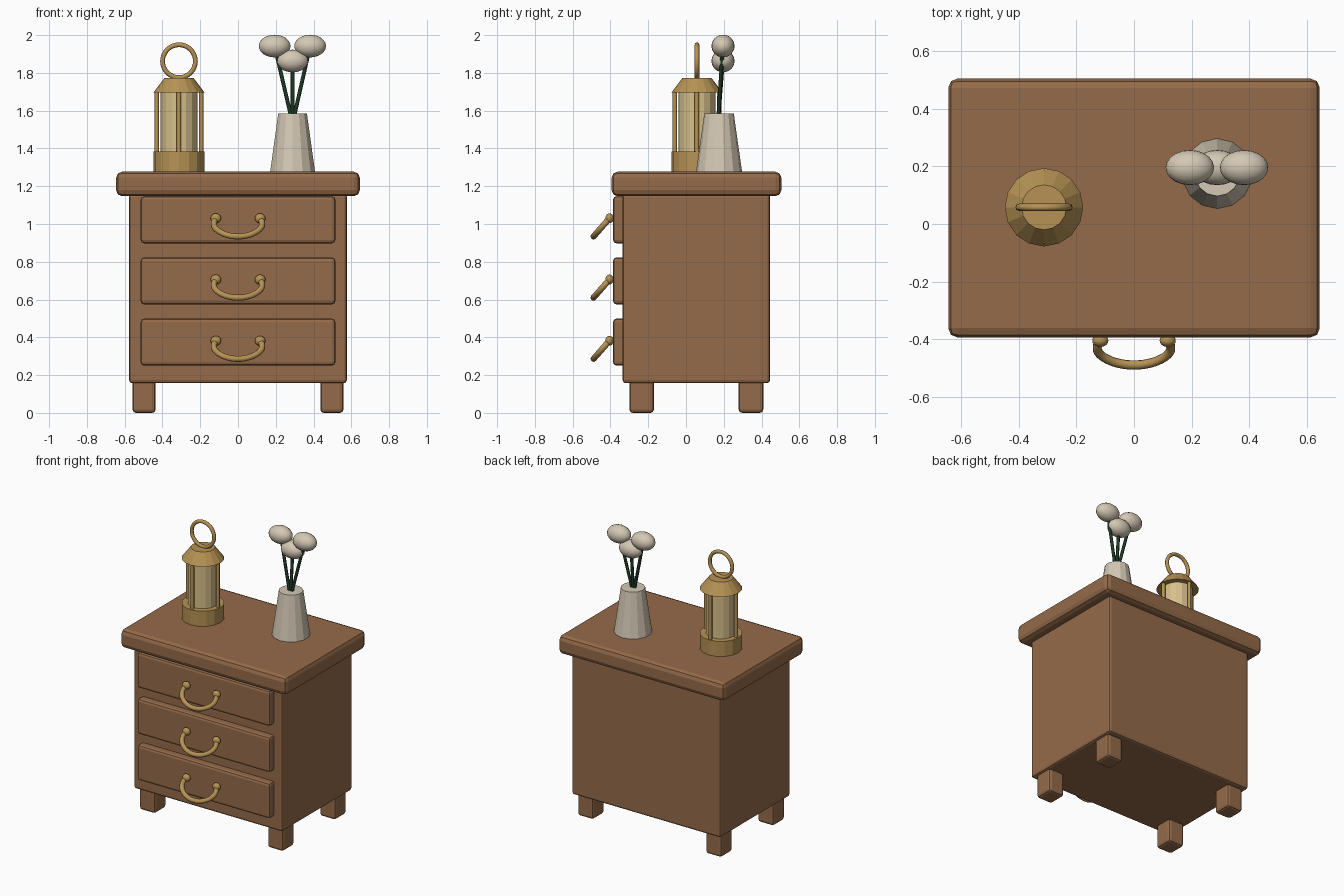
import bpy, math
from mathutils import Vector

if "Cube" in bpy.data.objects:
    bpy.data.objects.remove(bpy.data.objects["Cube"])


def material(name, rgb):
    m = bpy.data.materials.new(name)
    m.diffuse_color = (*rgb, 1)
    m.use_nodes = True
    m.node_tree.nodes["Principled BSDF"].inputs["Base Color"].default_value = m.diffuse_color
    return m


WOOD = material("brown wood", (0.30, 0.147, 0.068))
BRASS = material("brass", (0.47, 0.29, 0.09))
GLASS = material("warm glass", (0.68, 0.53, 0.26))
CREAM = material("cream", (0.66, 0.58, 0.46))
GREEN = material("dark green", (0.013, 0.036, 0.017))


def finish(name, mat, smooth=None):
    o = bpy.context.object
    o.name = name
    o.data.materials.append(mat)
    if smooth:
        bpy.ops.object.shade_smooth_by_angle(angle=math.radians(smooth))
    return o


def box(name, lo, hi, bevel, segments=2):
    lo, hi = Vector(lo), Vector(hi)
    bpy.ops.mesh.primitive_cube_add(size=1, location=(lo + hi) / 2)
    o = bpy.context.object
    o.scale = hi - lo
    bpy.ops.object.transform_apply(location=False, rotation=False, scale=True)
    b = o.modifiers.new("rounded edges", "BEVEL")
    b.width, b.segments = bevel, segments
    return finish(name, WOOD)


def tapered(name, mat, x, y, z0, z1, r0, r1, sides, smooth=None):
    bpy.ops.mesh.primitive_cone_add(vertices=sides, radius1=r0, radius2=r1,
                                    depth=z1 - z0, location=(x, y, (z0 + z1) / 2))
    return finish(name, mat, smooth)


def ball(name, mat, loc, scale):
    bpy.ops.mesh.primitive_uv_sphere_add(segments=20, ring_count=12, radius=1, location=loc)
    bpy.context.object.scale = scale
    return finish(name, mat, 60)


def rod(name, mat, a, b, r, sides=8):
    a, b = Vector(a), Vector(b)
    bpy.ops.mesh.primitive_cylinder_add(vertices=sides, radius=r, depth=(b - a).length,
                                        location=(a + b) / 2)
    bpy.context.object.rotation_euler = (b - a).to_track_quat("Z", "Y").to_euler()
    return finish(name, mat, 50)


# Cabinet
box("cabinet_body", (-0.576, -0.335, 0.157), (0.576, 0.445, 1.16), 0.016)
box("table_top", (-0.645, -0.394, 1.147), (0.645, 0.505, 1.277), 0.032)
for sx in (-1, 1):
    for place, y in (("front", -0.235), ("back", 0.344)):
        box(f"{place}_foot", (sx * 0.497 - 0.061, y - 0.065, 0),
            (sx * 0.497 + 0.061, y + 0.065, 0.175), 0.018)

# Drawers with hanging handles
half = [(0.117, 0.0), (0.128, 0.037), (0.119, 0.07), (0.09, 0.1), (0.048, 0.121)]
arc = half + [(0, 0.128)] + [(-x, u) for x, u in reversed(half)]
for i in range(3):
    z = 0.25 + 0.324 * i
    box(f"drawer_{i + 1}", (-0.515, -0.386, z), (0.515, -0.31, z + 0.249), 0.018)
    hz = z + 0.132
    cu = bpy.data.curves.new("handle", "CURVE")
    cu.dimensions = "3D"
    cu.bevel_depth, cu.bevel_resolution, cu.resolution_u = 0.016, 3, 4
    cu.use_fill_caps = True
    sp = cu.splines.new("BEZIER")
    sp.bezier_points.add(len(arc) - 1)
    for p, (x, u) in zip(sp.bezier_points, arc):
        p.co = (x, -0.405 - u * 0.66, hz - u * 0.75)
        p.handle_left_type = p.handle_right_type = "AUTO"
    cu.materials.append(BRASS)
    bpy.context.collection.objects.link(bpy.data.objects.new(f"handle_{i + 1}", cu))
    for sx in (-1, 1):
        ball("handle_knob", BRASS, (sx * 0.117, -0.405, hz), (0.028, 0.022, 0.026))

# Lantern
lx, ly = -0.3125, 0.058
tapered("lantern_base", BRASS, lx, ly, 1.275, 1.383, 0.136, 0.136, 16)
tapered("lantern_glass", GLASS, lx, ly, 1.38, 1.70, 0.097, 0.097, 16)
tapered("lantern_roof", BRASS, lx, ly, 1.695, 1.772, 0.136, 0.078, 16)
for k in range(4):
    a = k * math.pi / 2
    x, y = lx + 0.117 * math.cos(a), ly + 0.117 * math.sin(a)
    rod("lantern_bar", BRASS, (x, y, 1.375), (x, y, 1.705), 0.012)
bpy.ops.mesh.primitive_torus_add(major_radius=0.087, minor_radius=0.0125, major_segments=32,
                                 minor_segments=8, location=(lx, ly, 1.862),
                                 rotation=(math.pi / 2, 0, 0))
finish("lantern_ring", BRASS, 60)

# Vase with three flowers
vx, vy = 0.289, 0.175
tapered("vase", CREAM, vx, vy, 1.275, 1.585, 0.122, 0.078, 14)
for dx, z in ((-0.095, 1.942), (0.0, 1.863), (0.093, 1.942)):
    rod("stem", GREEN, (vx + dx * 0.04, vy - 0.005, 1.55), (vx + dx, 0.195, z), 0.0105)
    ball("flower", CREAM, (vx + dx, 0.196, z), (0.084, 0.061, 0.06))
